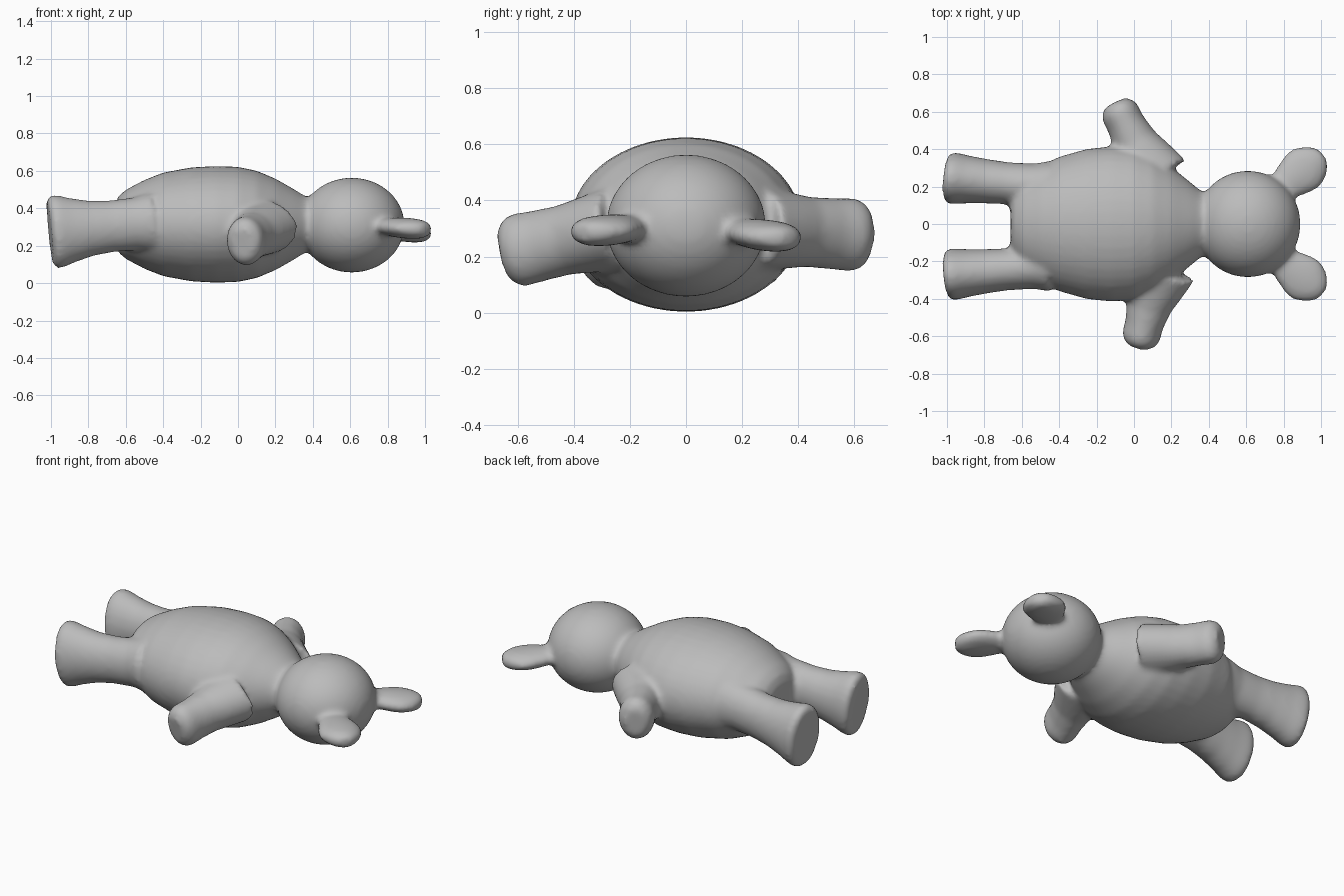
import bpy, bmesh, math
from mathutils import Vector

if "Cube" in bpy.data.objects:
    bpy.data.objects.remove(bpy.data.objects["Cube"])

plush = bpy.data.materials.new("plush_grey")
plush.diffuse_color = (0.5, 0.5, 0.5, 1)
plush.use_nodes = True
plush.node_tree.nodes["Principled BSDF"].inputs["Base Color"].default_value = plush.diffuse_color

SEG = 40
bm = bmesh.new()


def loft(direction, rings):
    """Skin elliptical rings (centre, side radius, up radius) into a closed solid."""
    d = Vector(direction).normalized()
    side = d.cross(Vector((0, 0, 1))).normalized()
    up = side.cross(d)
    loops = []
    for c, rs, ru in rings:
        loops.append([bm.verts.new(Vector(c) + side * rs * math.cos(a) + up * ru * math.sin(a))
                      for a in (2 * math.pi * i / SEG for i in range(SEG))])
    for a, b in zip(loops, loops[1:]):
        for i in range(SEG):
            j = (i + 1) % SEG
            bm.faces.new((a[i], a[j], b[j], b[i]))
    bm.faces.new(loops[0][::-1])
    bm.faces.new(loops[-1])


def limb(base, tip, stations):
    """Stations are (fraction along limb, side radius, up radius)."""
    base, tip = Vector(base), Vector(tip)
    loft(tip - base, [(base.lerp(tip, t), rs, ru) for t, rs, ru in stations])


# Torso, with narrow neck
torso = [(-0.66, .13, .10), (-0.64, .19, .15), (-0.60, .25, .185), (-0.5, .31, .238),
         (-0.4, .36, .277), (-0.25, .402, .305), (-0.12, .415, .312), (0, .405, .308),
         (0.1, .37, .287), (0.2, .305, .245), (0.3, .225, .188), (0.36, .175, .15), (0.42, .16, .14)]
loft((1, 0, 0), [((x, 0, .314), ry, rz) for x, ry, rz in torso])

# Head
head = []
for i in range(1, 24):
    a = math.pi * i / 24
    head.append(((0.608 - 0.282 * math.cos(a), 0, .31), .285 * math.sin(a), .254 * math.sin(a)))
loft((1, 0, 0), head)

# Ears: flat rounded lobes with a stem running into the head
for s, z_in, z_out in ((1, .30, .262), (-1, .31, .285)):
    limb((0.70, s * .13, z_in), (1.01, s * .37, z_out),
         [(0, .06, .04), (.3, .085, .045), (.45, .105, .052), (.6, .123, .055),
          (.72, .124, .055), (.84, .105, .052), (.94, .075, .044), (1, .035, .03)])

# Arms
arm = [(0, .20, .15), (.3, .155, .135), (.5, .122, .125), (.75, .103, .128),
       (.92, .103, .132), (1.0, .09, .118), (1.06, .06, .085)]
limb((.13, -.25, .30), (.03, -.63, .215), arm)
limb((.10, .25, .30), (-.09, .625, .275), arm)

# Legs, flaring into flat feet
leg = [(0, .14, .16), (.15, .118, .142), (.4, .112, .138), (.6, .118, .148),
       (.78, .127, .172), (.9, .137, .194), (.96, .138, .197), (1, .115, .175)]
for s, y in ((1, .248), (-1, -.272)):
    limb((-.46, y - s * .05, .325), (-1.005, y, .272), leg)

bmesh.ops.recalc_face_normals(bm, faces=bm.faces)
mesh = bpy.data.meshes.new("plush_bear")
bm.to_mesh(mesh)
bm.free()
mesh.materials.append(plush)
bear = bpy.data.objects.new("plush_bear", mesh)
bpy.context.collection.objects.link(bear)

# Fuse the parts into one soft skin
remesh = bear.modifiers.new("fuse", 'REMESH')
remesh.mode = 'VOXEL'
remesh.voxel_size = 0.016
remesh.use_smooth_shade = True
soft = bear.modifiers.new("soften", 'SMOOTH')
soft.factor = 0.5
soft.iterations = 8
